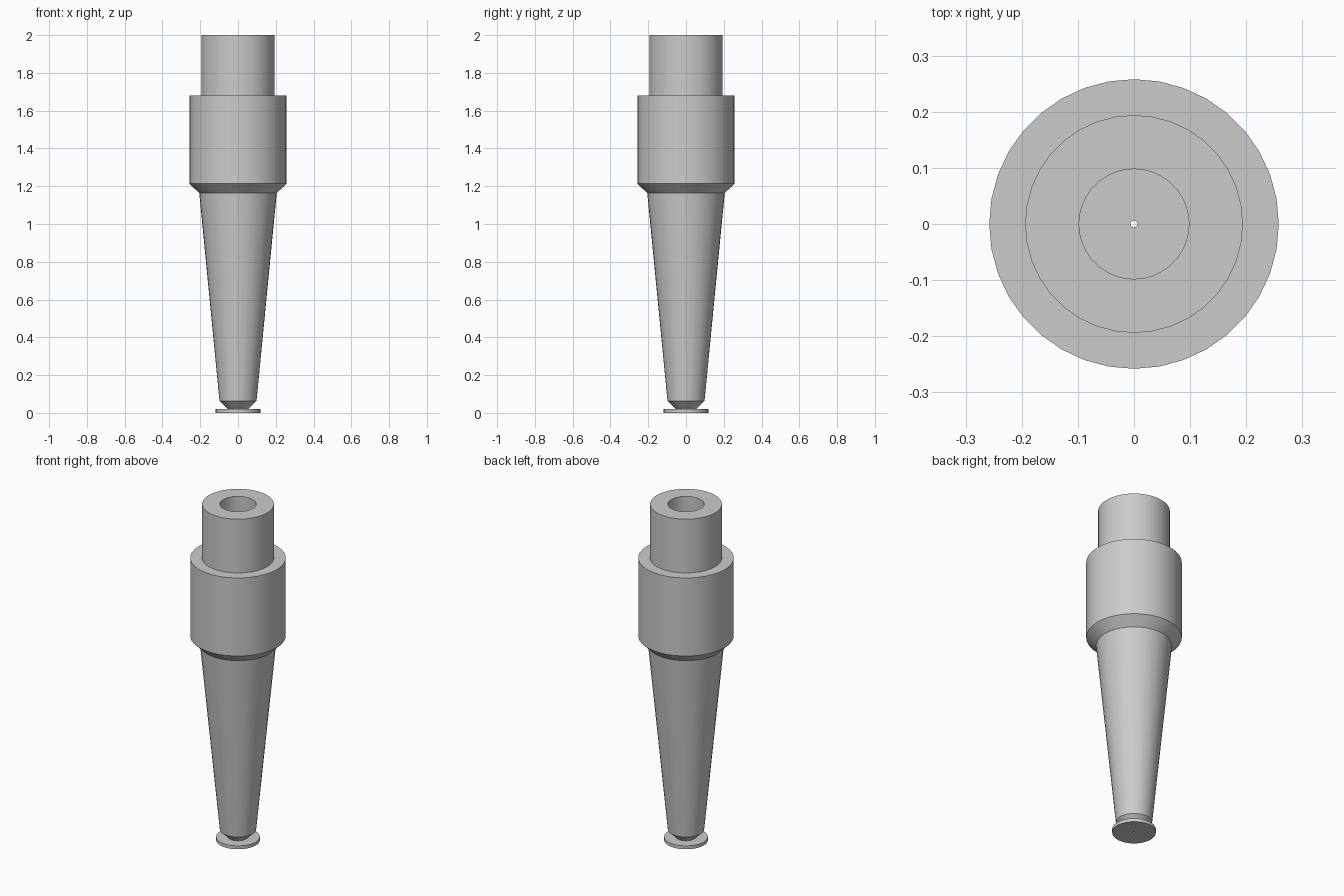
import bpy
import bmesh
from math import radians
from mathutils import Matrix, Vector

SIDES = 36

cube = bpy.data.objects.get("Cube")
if cube:
    bpy.data.objects.remove(cube, do_unlink=True)

# One grey finish for the whole model
grey = bpy.data.materials.new("plain_grey")
grey.use_nodes = True
colour = (0.6, 0.6, 0.6, 1.0)
grey.diffuse_color = colour
grey.node_tree.nodes["Principled BSDF"].inputs["Base Color"].default_value = colour


def lathe(name, profile):
    """Turn a (radius, height) profile, listed up the outside, around z."""
    bm = bmesh.new()
    rings = []
    for radius, height in profile:
        ring = []
        for i in range(SIDES):
            turn = Matrix.Rotation(radians(360 * i / SIDES), 3, 'Z')
            ring.append(bm.verts.new(turn @ Vector((radius, 0, height))))
        rings.append(ring)
    for low, high in zip(rings, rings[1:]):
        for i in range(SIDES):
            j = (i + 1) % SIDES
            bm.faces.new((low[i], low[j], high[j], high[i]))
    mesh = bpy.data.meshes.new(name)
    bm.to_mesh(mesh)
    bm.free()
    mesh.materials.append(grey)
    obj = bpy.data.objects.new(name, mesh)
    bpy.context.collection.objects.link(obj)
    bpy.ops.object.select_all(action='DESELECT')
    obj.select_set(True)
    bpy.context.view_layer.objects.active = obj
    bpy.ops.object.shade_smooth_by_angle(angle=radians(25))
    return obj


# Shared radii and heights where parts meet
pin, neck, waist, sleeve, bore = 0.006, 0.053, 0.205, 0.194, 0.098
foot_top, waist_z, shoulder_z, top_z = 0.02, 1.163, 1.68, 2.0

# Thin disc at the bottom
lathe("foot_disc", [(pin, 0), (0.118, 0), (0.118, foot_top), (neck, foot_top)])
# Short neck and long tapered shaft
lathe("tapered_shaft", [(neck, foot_top), (0.098, 0.063), (waist, waist_z)])
# Wide collar with a chamfered underside
lathe("collar", [(waist, waist_z), (0.258, 1.215),
                 (0.258, shoulder_z), (sleeve, shoulder_z)])
# Upper sleeve with an open bore
lathe("upper_sleeve", [(sleeve, shoulder_z), (sleeve, top_z), (bore, top_z),
                       (bore, shoulder_z), (pin, shoulder_z)])
# Fine hole running along the axis
lathe("axis_hole", [(pin, shoulder_z), (pin, 0)])
